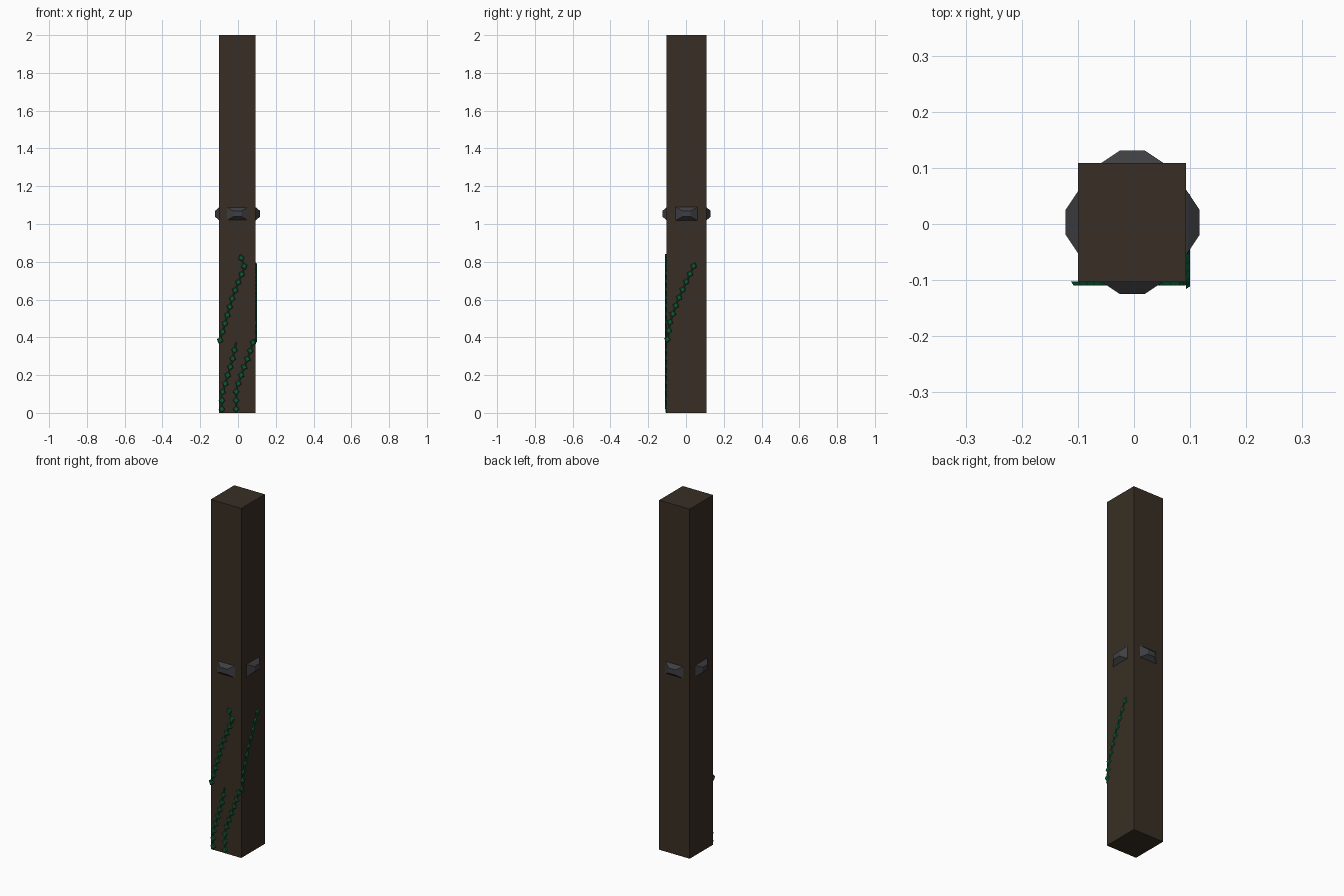
import bpy, bmesh
from math import pi
from mathutils import Vector, Matrix

if "Cube" in bpy.data.objects:
    bpy.data.objects.remove(bpy.data.objects["Cube"])


def material(name, rgb):
    m = bpy.data.materials.new(name)
    m.use_nodes = True
    m.diffuse_color = (*rgb, 1)
    m.node_tree.nodes["Principled BSDF"].inputs["Base Color"].default_value = (*rgb, 1)
    return m


WOOD = material("dark wood", (0.04, 0.028, 0.018))
IRON = material("dark iron", (0.05, 0.05, 0.056))
LEAF = material("vine green", (0.004, 0.095, 0.034))

LEFT, RIGHT, FRONT, BACK = 0.093, -0.1, -0.103, 0.109


def finish(bm, name, mat):
    bmesh.ops.recalc_face_normals(bm, faces=bm.faces)
    mesh = bpy.data.meshes.new(name)
    bm.to_mesh(mesh)
    bm.free()
    mesh.materials.append(mat)
    obj = bpy.data.objects.new(name, mesh)
    bpy.context.collection.objects.link(obj)
    return obj


# Square post
bm = bmesh.new()
bmesh.ops.create_cube(bm, size=1)
bmesh.ops.scale(bm, vec=(LEFT - RIGHT, BACK - FRONT, 2), verts=bm.verts)
bmesh.ops.translate(bm, vec=((LEFT + RIGHT) / 2, (BACK + FRONT) / 2, 1), verts=bm.verts)
finish(bm, "post", WOOD)


# Tapered stud, modelled facing the front, then turned onto its side of the post
def stud(name, position, turn):
    bm = bmesh.new()
    rings = []
    for y, half_w, low, high in ((0.01, 0.068, -0.04, 0.04),
                                 (0, 0.055, -0.034, 0.034),
                                 (-0.022, 0.022, -0.015, 0.015)):
        rings.append([bm.verts.new((x, y, z)) for x, z in
                      ((-half_w, low), (half_w, low), (half_w, high), (-half_w, high))])
    for a, b in zip(rings, rings[1:]):
        for i in range(4):
            j = (i + 1) % 4
            bm.faces.new((a[i], a[j], b[j], b[i]))
    bm.faces.new(rings[0])
    bm.faces.new(rings[-1])
    obj = finish(bm, name, IRON)
    obj.location = position
    obj.rotation_euler.z = turn


STUD_Z = 1.054
stud("front_stud", (-0.003, FRONT, STUD_Z), 0)
stud("left_stud", (LEFT + 0.002, 0.003, STUD_Z), pi / 2)
stud("back_stud", (-0.003, BACK, STUD_Z), pi)
stud("right_stud", (RIGHT, 0.003, STUD_Z), -pi / 2)


# Thin creeping stem with flat diamond leaves at even spacing
def vine(name, points, normal):
    points = [Vector(p) for p in points]
    curve = bpy.data.curves.new(name + "_stem", "CURVE")
    curve.dimensions = "3D"
    curve.bevel_depth = 0.004
    curve.bevel_resolution = 0
    curve.use_fill_caps = True
    spline = curve.splines.new("POLY")
    spline.points.add(len(points) - 1)
    for sp, p in zip(spline.points, points):
        sp.co = (*p, 1)
    curve.materials.append(LEAF)
    bpy.context.collection.objects.link(bpy.data.objects.new(name + "_stem", curve))

    bm = bmesh.new()
    normal = Vector(normal)
    spacing, travelled = 0.046, 0.0
    for a, b in zip(points, points[1:]):
        along = (b - a).normalized()
        frame = Matrix((along, normal.cross(along), normal)).transposed().to_4x4()
        while travelled < (b - a).length:
            place = Matrix.Translation(a + along * travelled) @ frame
            bmesh.ops.create_cone(bm, cap_ends=True, segments=4, radius1=0.019,
                                  radius2=0.014, depth=0.007,
                                  matrix=place @ Matrix.Diagonal((1.1, 0.95, 1, 1)))
            travelled += spacing
        travelled -= (b - a).length
    finish(bm, name + "_leaves", LEAF)


def front_path(path):
    return [(x, FRONT - 0.003, z) for x, z in path]


vine("short_vine", front_path([(-0.085, 0.02), (-0.085, 0.1), (-0.06, 0.18),
                               (-0.03, 0.28), (-0.01, 0.375)]), (0, -1, 0))
vine("long_vine_front", front_path([(-0.01, 0.02), (-0.01, 0.12), (0.02, 0.21),
                                    (0.055, 0.3), (0.085, 0.39)]), (0, -1, 0))
vine("upper_vine", front_path([(-0.095, 0.385), (-0.07, 0.47), (-0.03, 0.61),
                               (0.005, 0.7), (0.035, 0.77), (0.01, 0.84)]), (0, -1, 0))
vine("long_vine_side", [(LEFT + 0.003, y, z) for y, z in
                        ((-0.098, 0.39), (-0.085, 0.48), (-0.05, 0.58),
                         (-0.01, 0.67), (0.042, 0.78))], (1, 0, 0))
